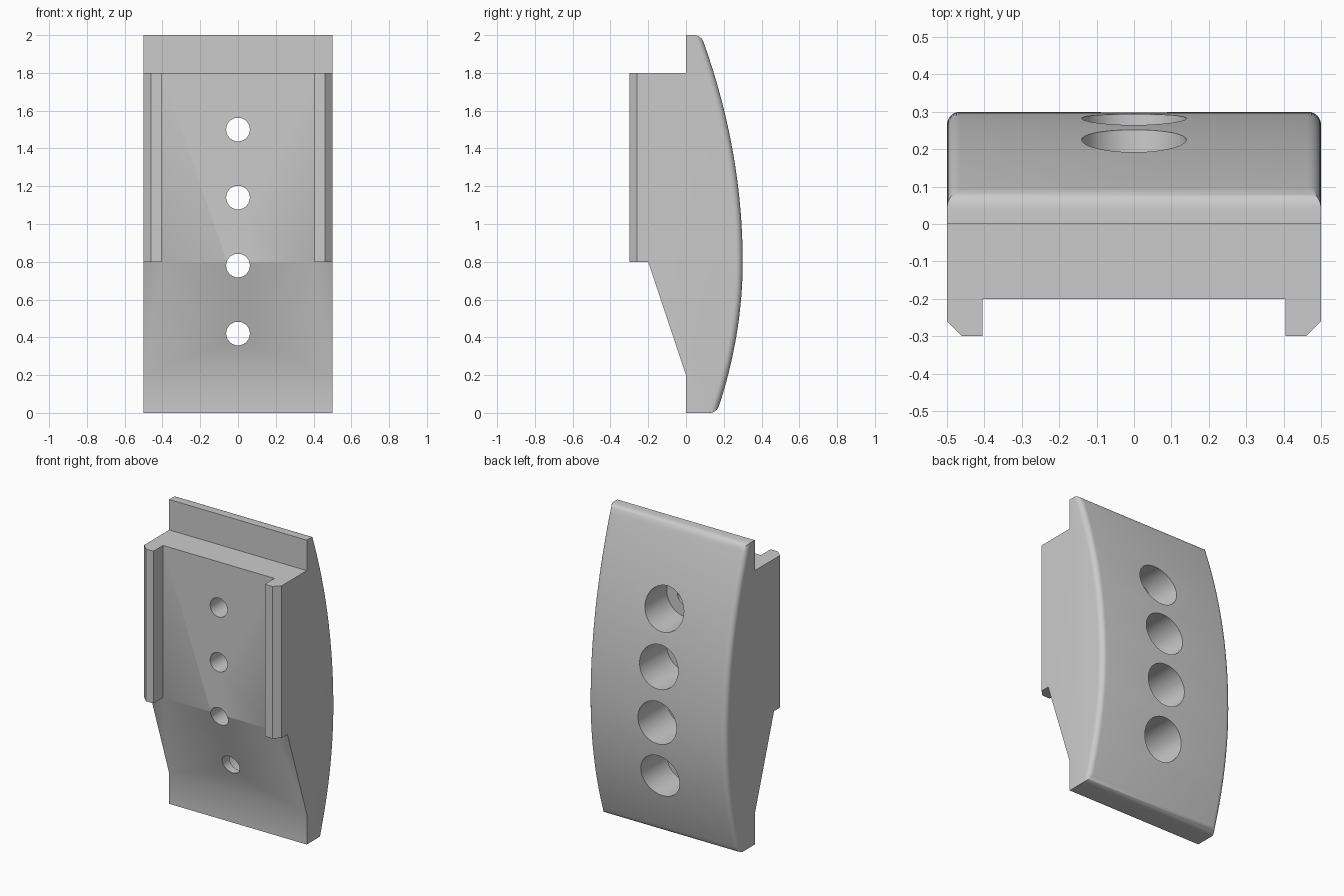
import bpy, bmesh, math
from mathutils import Matrix, Vector

cube = bpy.data.objects.get("Cube")
if cube:
    bpy.data.objects.remove(cube, do_unlink=True)

# Plain grey finish
grey = bpy.data.materials.new("plain_grey")
grey.use_nodes = True
COLOUR = (0.6, 0.6, 0.6, 1)
grey.diffuse_color = COLOUR
grey.node_tree.nodes["Principled BSDF"].inputs["Base Color"].default_value = COLOUR

WIDTH = 0.5      # half width
CROWN = 0.8      # height of the fullest point of the back


def make_object(name, bm):
    bmesh.ops.recalc_face_normals(bm, faces=bm.faces)
    mesh = bpy.data.meshes.new(name)
    bm.to_mesh(mesh)
    bm.free()
    obj = bpy.data.objects.new(name, mesh)
    bpy.context.collection.objects.link(obj)
    mesh.materials.append(grey)
    return obj


def back_y(z):
    """Bulged back, falling away faster towards the foot."""
    d = z - CROWN
    return 0.3 - (0.153 if d > 0 else 0.215) * d * d


# Body: side profile extruded across the width
STEPS = 40
curve = [(back_y(2 * i / STEPS), 2 * i / STEPS) for i in range(STEPS + 1)]
front = [(0, 2), (0, 1.8), (-0.3, 1.8), (-0.3, 0.8), (-0.2, 0.8), (0, 0.2), (0, 0)]
bm = bmesh.new()
side = bm.faces.new([bm.verts.new((-WIDTH, y, z)) for y, z in curve + front])
grown = bmesh.ops.extrude_face_region(bm, geom=[side], use_keep_orig=True)
bmesh.ops.translate(bm, vec=(2 * WIDTH, 0, 0),
                    verts=[v for v in grown["geom"] if isinstance(v, bmesh.types.BMVert)])
bmesh.ops.recalc_face_normals(bm, faces=bm.faces)

# Chamfer the outer corners of the rails
rail_edges = [e for e in bm.edges if all(v.co.y < -0.29 for v in e.verts)
              and abs(e.verts[0].co.x - e.verts[1].co.x) < 0.01]
bmesh.ops.bevel(bm, geom=rail_edges, offset=0.04, segments=1, affect='EDGES')


# Round the rim of the bulged back
def on_rim(e):
    a, b = (v.co for v in e.verts)
    if min(a.y, b.y) < 0.05:
        return False
    along_side = abs(a.x - b.x) < 0.01
    at_end = abs(a.z - b.z) < 0.01 and (a.z < 0.01 or a.z > 1.99)
    return along_side or at_end


bmesh.ops.bevel(bm, geom=[e for e in bm.edges if on_rim(e)], offset=0.035,
                segments=6, profile=0.5, affect='EDGES', clamp_overlap=False)
body = make_object("clamp_body", bm)

# Cutters: slot between the rails, then stepped screw holes
cutters = []
bm = bmesh.new()
bmesh.ops.create_cube(bm, size=1, matrix=Matrix.Translation((0, -0.4, 1.3))
                      @ Matrix.Diagonal((0.81, 0.4, 1.2, 1)))
cutters.append(make_object("slot_cutter", bm))


def add_bore(name, z, radius, y0, y1):
    bm = bmesh.new()
    bmesh.ops.create_cone(bm, cap_ends=True, segments=48, radius1=radius, radius2=radius,
                          depth=y1 - y0, matrix=Matrix.Translation((0, (y0 + y1) / 2, z))
                          @ Matrix.Rotation(math.pi / 2, 4, 'X'))
    cutters.append(make_object(name, bm))


for i in range(4):
    z = 0.42 + 0.36 * i
    add_bore("screw_hole_cutter", z, 0.0625, -0.5, 0.2)
    add_bore("counterbore_cutter", z, 0.14, 0.0, 0.5)

bpy.context.view_layer.objects.active = body
for cutter in cutters:
    cutter.hide_render = True
    mod = body.modifiers.new("cut", 'BOOLEAN')
    mod.operation, mod.solver, mod.object = 'DIFFERENCE', 'EXACT', cutter
    bpy.ops.object.modifier_apply(modifier=mod.name)
    bpy.data.objects.remove(cutter, do_unlink=True)

# Smooth the curves, keep the machined edges crisp
bpy.ops.object.select_all(action='DESELECT')
body.select_set(True)
bpy.ops.object.shade_smooth_by_angle(angle=math.radians(30))
